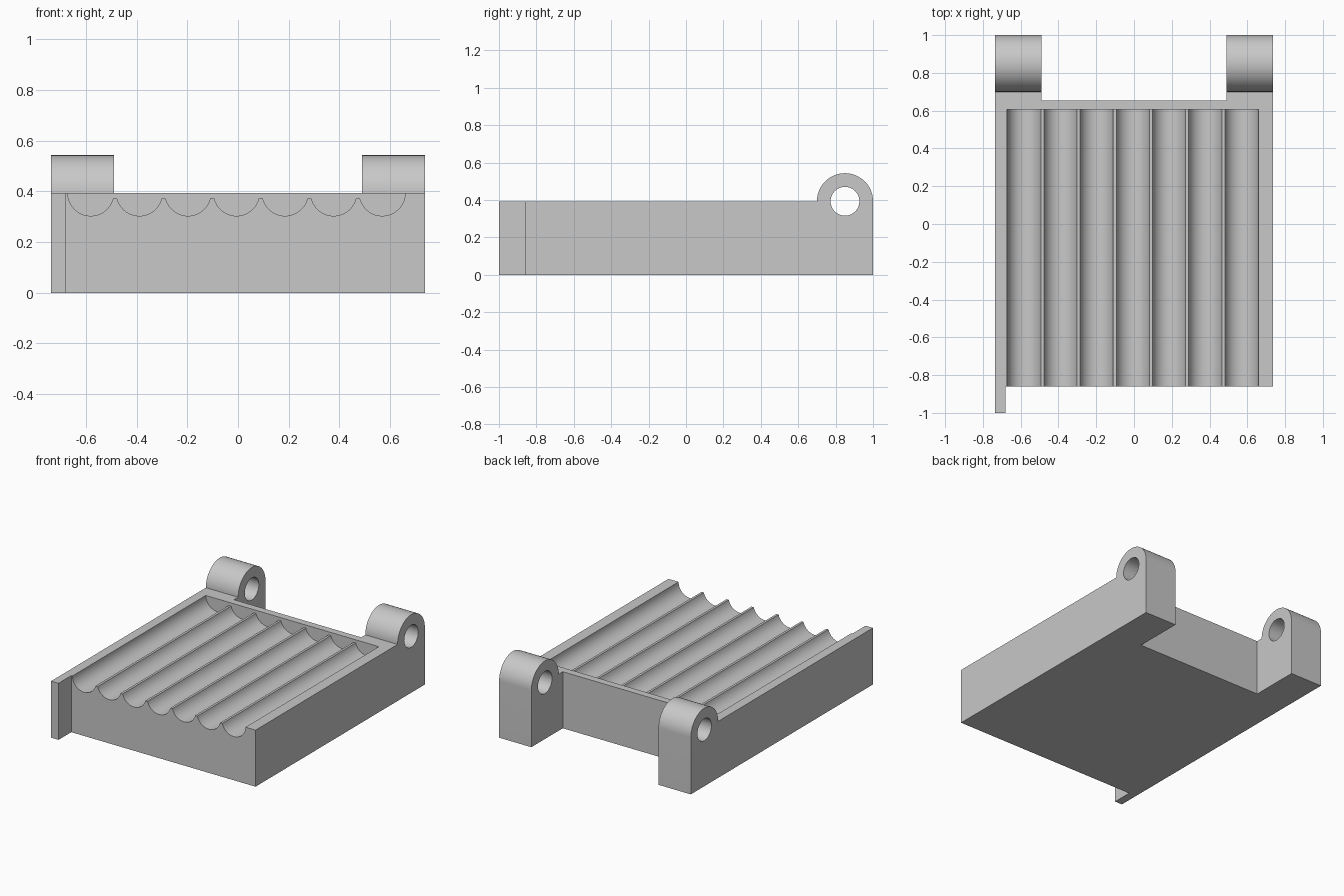
import bpy, bmesh, math
from mathutils import Vector

cube = bpy.data.objects.get("Cube")
if cube:
    bpy.data.objects.remove(cube, do_unlink=True)

HALF_W, TOP = 0.737, 0.393
FRONT, TROUGH_END, BACK = -0.86, 0.605, 0.655
HINGE_IN, HINGE_Y = 0.489, 0.85
KNUCKLE_R, PIN_R = 0.15, 0.077
TROUGHS, PITCH, TROUGH_R, RIDGE = 7, 0.1917, 0.0905, 0.0225
FIRST_X = -0.581

grey = bpy.data.materials.new("plain grey")
grey.use_nodes = True
colour = (0.58, 0.58, 0.58, 1)
grey.diffuse_color = colour
grey.node_tree.nodes["Principled BSDF"].inputs["Base Color"].default_value = colour


def prism(name, outline, place, start, end):
    """Extrude a 2D outline; place(u, v, d) maps it into space at depth d."""
    bm = bmesh.new()
    base = bm.faces.new([bm.verts.new(place(u, v, start)) for u, v in outline])
    grown = bmesh.ops.extrude_face_region(bm, geom=[base])["geom"]
    shift = Vector(place(0, 0, end)) - Vector(place(0, 0, start))
    bmesh.ops.translate(bm, vec=shift,
                        verts=[g for g in grown if isinstance(g, bmesh.types.BMVert)])
    bmesh.ops.recalc_face_normals(bm, faces=bm.faces)
    mesh = bpy.data.meshes.new(name)
    bm.to_mesh(mesh)
    bm.free()
    mesh.materials.append(grey)
    obj = bpy.data.objects.new(name, mesh)
    bpy.context.collection.objects.link(obj)
    return obj


def arc(cx, cy, r, a, b, n):
    return [(cx + r * math.cos(a + (b - a) * i / n),
             cy + r * math.sin(a + (b - a) * i / n)) for i in range(n + 1)]


def along_x(u, v, d):
    return (d, u, v)


def along_y(u, v, d):
    return (u, d, v)


def along_z(u, v, d):
    return (u, v, d)


# Tray body with the corner tab at the front
plan = [(-HALF_W, -1), (-0.68, -1), (-0.68, FRONT), (HALF_W, FRONT),
        (HALF_W, BACK), (-HALF_W, BACK)]
tray = prism("hinged_tray", plan, along_z, 0, TOP)
helpers = []


def combine(tool, operation):
    tool.hide_render = True
    helpers.append(tool)
    mod = tray.modifiers.new(tool.name, "BOOLEAN")
    mod.operation, mod.solver, mod.object = operation, "EXACT", tool


# Hinge legs with rounded knuckles
side = [(0.63, 0), (1, 0)] + arc(HINGE_Y, TOP, KNUCKLE_R, 0, math.pi, 40) + [(0.63, TOP)]
for name, x0, x1 in (("right_hinge", -HALF_W, -HINGE_IN), ("left_hinge", HINGE_IN, HALF_W)):
    combine(prism(name, side, along_x, x0, x1), "UNION")

# Pin hole through both knuckles
hole = arc(HINGE_Y, TOP, PIN_R, 0, 2 * math.pi, 48)[:-1]
combine(prism("pin_hole", hole, along_x, -1, 1), "DIFFERENCE")

# Row of round troughs, open at the front, with low ridges between them
lip = math.asin(RIDGE / TROUGH_R)
scoop = []
for i in range(TROUGHS):
    a = math.pi + (lip if i else 0)
    b = 2 * math.pi - (lip if i < TROUGHS - 1 else 0)
    scoop += arc(FIRST_X + i * PITCH, TOP + 0.001, TROUGH_R, a, b, 28)
scoop += [(scoop[-1][0], 0.6), (scoop[0][0], 0.6)]
combine(prism("trough_cutter", scoop, along_y, -1.1, TROUGH_END), "DIFFERENCE")

# Bake the shape, drop the helpers and merge flat seams
bpy.context.view_layer.update()
baked = bpy.data.meshes.new_from_object(
    tray.evaluated_get(bpy.context.evaluated_depsgraph_get()))
tray.modifiers.clear()
tray.data = baked
for tool in helpers:
    bpy.data.objects.remove(tool, do_unlink=True)
bm = bmesh.new()
bm.from_mesh(baked)
bmesh.ops.remove_doubles(bm, verts=bm.verts, dist=0.0001)
bmesh.ops.dissolve_limit(bm, angle_limit=math.radians(0.5), verts=bm.verts, edges=bm.edges)
bm.to_mesh(baked)
bm.free()
baked.materials.clear()
baked.materials.append(grey)
for face in baked.polygons:
    face.material_index = 0

bpy.ops.object.select_all(action="DESELECT")
tray.select_set(True)
bpy.context.view_layer.objects.active = tray
bpy.ops.object.shade_smooth_by_angle(angle=math.radians(30))
